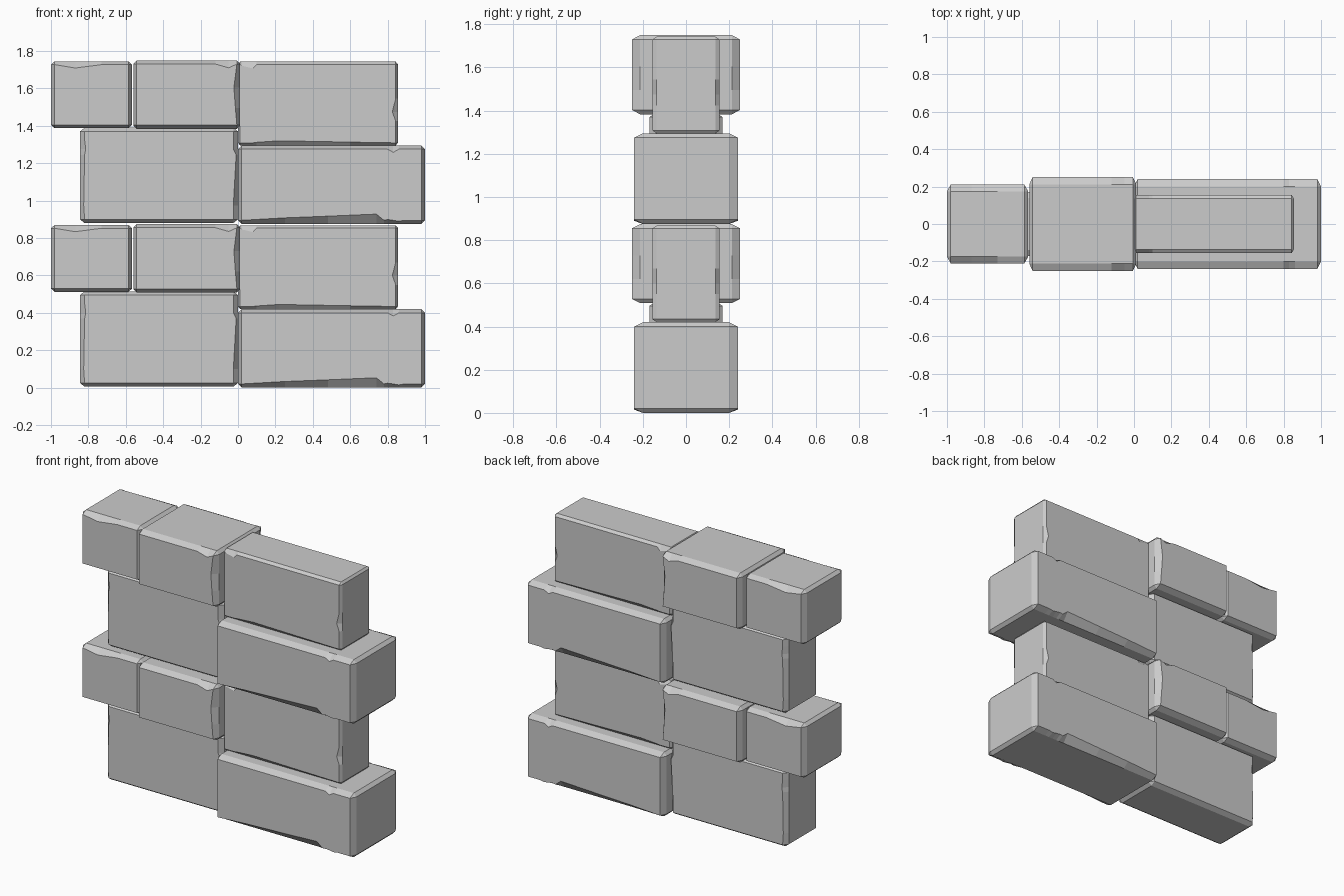
import bpy, bmesh
from mathutils import Vector

if "Cube" in bpy.data.objects:
    bpy.data.objects.remove(bpy.data.objects["Cube"])

COURSE = 0.875  # height of one repeat of the pattern


def brick(name, x, hy, z, bevel, chips):
    """Chamfered stone; chips = (edge, position along edge, shift of edge line)."""
    lo, hi = Vector((x[0], -hy, z[0])), Vector((x[1], hy, z[1]))
    mid, size, b = (lo + hi) / 2, hi - lo, Vector(bevel)
    bm = bmesh.new()
    bmesh.ops.create_cube(bm, size=1)
    # bevel in stretched space so the chamfer differs per axis
    bmesh.ops.scale(bm, verts=bm.verts, vec=[size[i] / b[i] for i in range(3)])
    bmesh.ops.bevel(bm, geom=bm.edges[:], offset=1, offset_type='OFFSET',
                    segments=1, profile=0.5, affect='EDGES')
    bmesh.ops.scale(bm, verts=bm.verts, vec=b)
    bmesh.ops.translate(bm, verts=bm.verts, vec=mid)

    lines = {'top': (0, 2, hi.z - b.z), 'bottom': (0, 2, lo.z + b.z),
             'right': (2, 0, hi.x - b.x), 'left': (2, 0, lo.x + b.x)}
    # cut loops first, then push the front and back edge lines in
    for edge, pos, _ in chips:
        axis = lines[edge][0]
        co, no = Vector(), Vector()
        co[axis], no[axis] = pos, 1
        bmesh.ops.bisect_plane(bm, geom=bm.verts[:] + bm.edges[:] + bm.faces[:],
                               dist=1e-5, plane_co=co, plane_no=no)
    moves = []
    for edge, pos, shift in chips:
        axis, across, level = lines[edge]
        for v in bm.verts:
            if (abs(abs(v.co.y) - hy) < 1e-4 and abs(v.co[axis] - pos) < 1e-4
                    and abs(v.co[across] - level) < 1e-4):
                moves.append((v, across, shift))
    # cut points lying between chips stay on the straight line
    for v, across, shift in moves:
        v.co[across] += shift
    bmesh.ops.recalc_face_normals(bm, faces=bm.faces[:])
    mesh = bpy.data.meshes.new(name)
    bm.to_mesh(mesh)
    bm.free()
    for tier, dz in (('lower', 0), ('upper', COURSE)):
        ob = bpy.data.objects.new(f"{name}_{tier}", mesh)
        ob.location.z = dz
        bpy.context.collection.objects.link(ob)


# large recessed stone, left
brick("large_stone", (-0.845, 0.0), 0.17, (0.005, 0.515), (0.025, 0.03, 0.02),
      [('left', 0.10, -0.005), ('left', 0.40, 0.006),
       ('right', 0.37, 0.015), ('right', 0.45, 0.0)])

# wide base stone, right
brick("wide_stone", (0.0, 1.0), 0.24, (0.0, 0.42), (0.02, 0.04, 0.02),
      [('top', 0.78, 0), ('top', 0.83, -0.017), ('top', 0.89, 0),
       ('bottom', 0.25, 0.013), ('bottom', 0.48, 0.022), ('bottom', 0.74, 0.033),
       ('bottom', 0.80, 0.004), ('bottom', 0.86, -0.005)])

# thin stone, upper right
brick("thin_stone", (0.0, 0.855), 0.156, (0.42, 0.868), (0.012, 0.02, 0.014),
      [('top', 0.02, -0.008), ('top', 0.08, -0.022), ('top', 0.22, 0),
       ('bottom', 0.10, 0.003), ('bottom', 0.22, 0.011), ('bottom', 0.60, 0.004),
       ('right', 0.55, 0), ('right', 0.60, -0.018), ('right', 0.67, 0)])

# deep block, upper middle
brick("deep_block", (-0.56, 0.012), 0.25, (0.508, 0.875), (0.018, 0.038, 0.02),
      [('top', -0.12, 0), ('top', -0.05, -0.02),
       ('right', 0.73, -0.016), ('right', 0.62, -0.008)])

# end block, upper left
brick("end_block", (-1.0, -0.566), 0.21, (0.512, 0.87), (0.02, 0.035, 0.018),
      [('top', -0.87, -0.018), ('top', -0.73, 0)])
